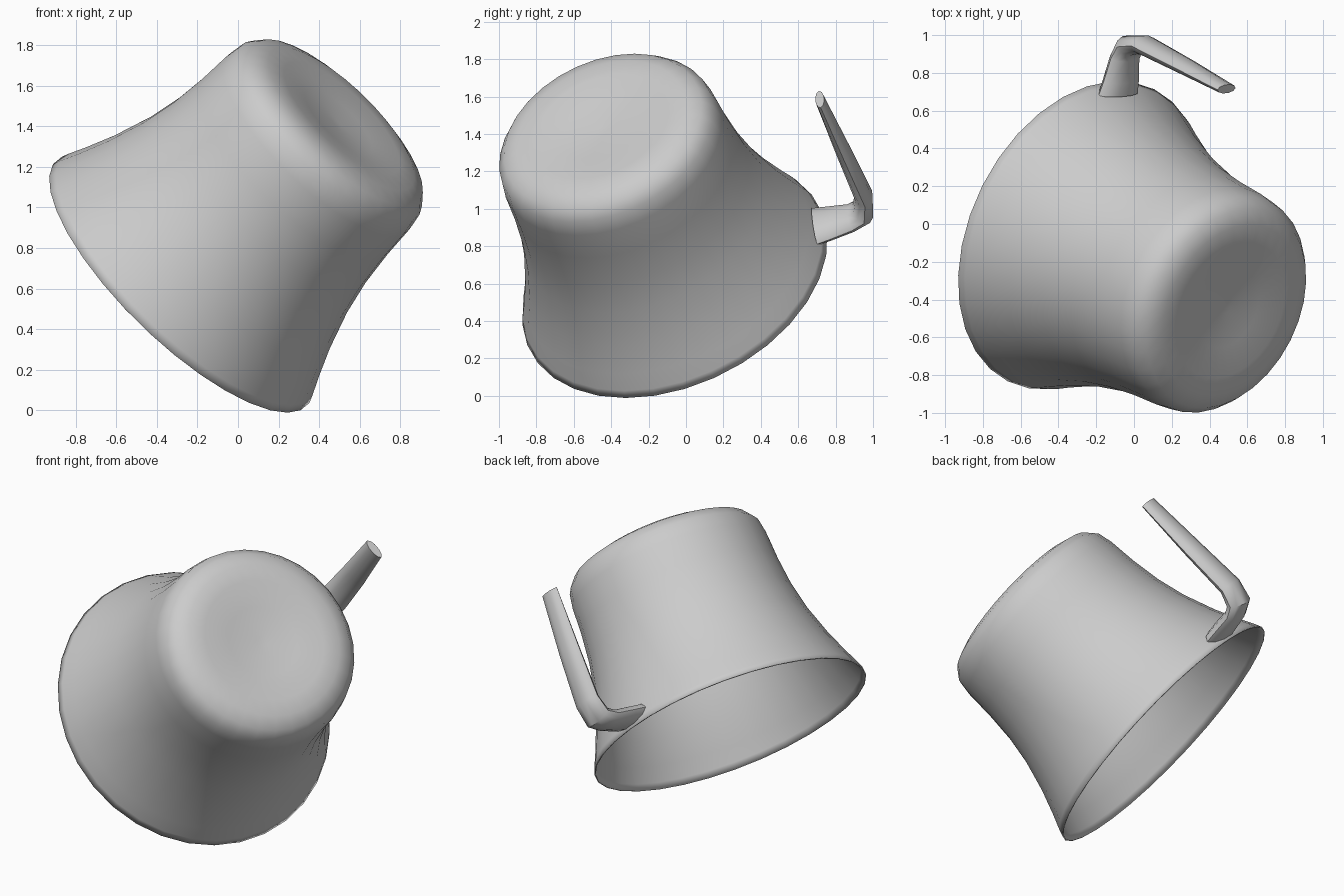
import bpy, bmesh, math
from mathutils import Vector

if "Cube" in bpy.data.objects:
    bpy.data.objects.remove(bpy.data.objects["Cube"])

RIM = Vector((-0.28, -0.06, 0.625))          # centre of the open mouth
AXIS = Vector((0.658, -0.33, 0.677)).normalized()  # mouth -> closed base


def finish(name, bm, angle):
    bmesh.ops.recalc_face_normals(bm, faces=bm.faces)
    me = bpy.data.meshes.new(name)
    bm.to_mesh(me)
    bm.free()
    ob = bpy.data.objects.new(name, me)
    bpy.context.collection.objects.link(ob)
    bpy.ops.object.select_all(action='DESELECT')
    ob.select_set(True)
    bpy.context.view_layer.objects.active = ob
    bpy.ops.object.shade_smooth_by_angle(angle=math.radians(angle))
    return ob


def skin(bm, rings):
    loops = [[bm.verts.new(p) for p in r] for r in rings]
    for a, b in zip(loops, loops[1:]):
        n = len(a)
        for i in range(n):
            j = (i + 1) % n
            bm.faces.new((a[i], a[j], b[j], b[i]))
    return loops


# Cup: shallow dished base, soft foot, flared wall; given a thin wall (radius, height)
profile = [(0.03, 1.165), (0.22, 1.18), (0.38, 1.205), (0.48, 1.20), (0.56, 1.17),
           (0.607, 1.11), (0.622, 1.02), (0.63, 0.85), (0.65, 0.66), (0.687, 0.48),
           (0.75, 0.28), (0.81, 0.13), (0.85, 0.04), (0.865, 0.0)]
u = AXIS.cross(Vector((0, 0, 1))).normalized()
v = AXIS.cross(u)
SEG = 32
bm = bmesh.new()
loops = skin(bm, [[RIM + AXIS * h + r * (u * math.cos(2 * math.pi * i / SEG)
                                        + v * math.sin(2 * math.pi * i / SEG))
                   for i in range(SEG)] for r, h in profile])
bm.faces.new(loops[0])
cup = finish("cup", bm, 60)
wall = cup.modifiers.new("wall", 'SOLIDIFY')
wall.thickness = 0.008
wall.offset = -1

# Broken handle: flared stub on the rim, bent into a tapering strip (point, width, thickness)
path = [((-0.085, 0.69, 0.905), 0.28, 0.11), ((-0.07, 0.76, 0.92), 0.25, 0.11),
        ((-0.05, 0.88, 0.95), 0.20, 0.10), ((-0.02, 0.945, 0.985), 0.19, 0.12),
        ((0.05, 0.95, 1.07), 0.18, 0.10), ((0.26, 0.84, 1.31), 0.16, 0.08),
        ((0.49, 0.715, 1.585), 0.13, 0.05)]
side = AXIS.cross(Vector((0.22, 0.9, 0.34))).normalized()
pts = [Vector(p) for p, _, _ in path]
rings = []
for k, (_, w, t) in enumerate(path):
    d = (pts[min(k + 1, len(pts) - 1)] - pts[max(k - 1, 0)]).normalized()
    n = d.cross(side).normalized()
    rings.append([pts[k] + side * (w / 2 * math.cos(a)) + n * (t / 2 * math.sin(a))
                  for a in (2 * math.pi * i / 10 for i in range(10))])
bm = bmesh.new()
loops = skin(bm, rings)
bm.faces.new(loops[0])
bm.faces.new(loops[-1])
finish("handle", bm, 50)
